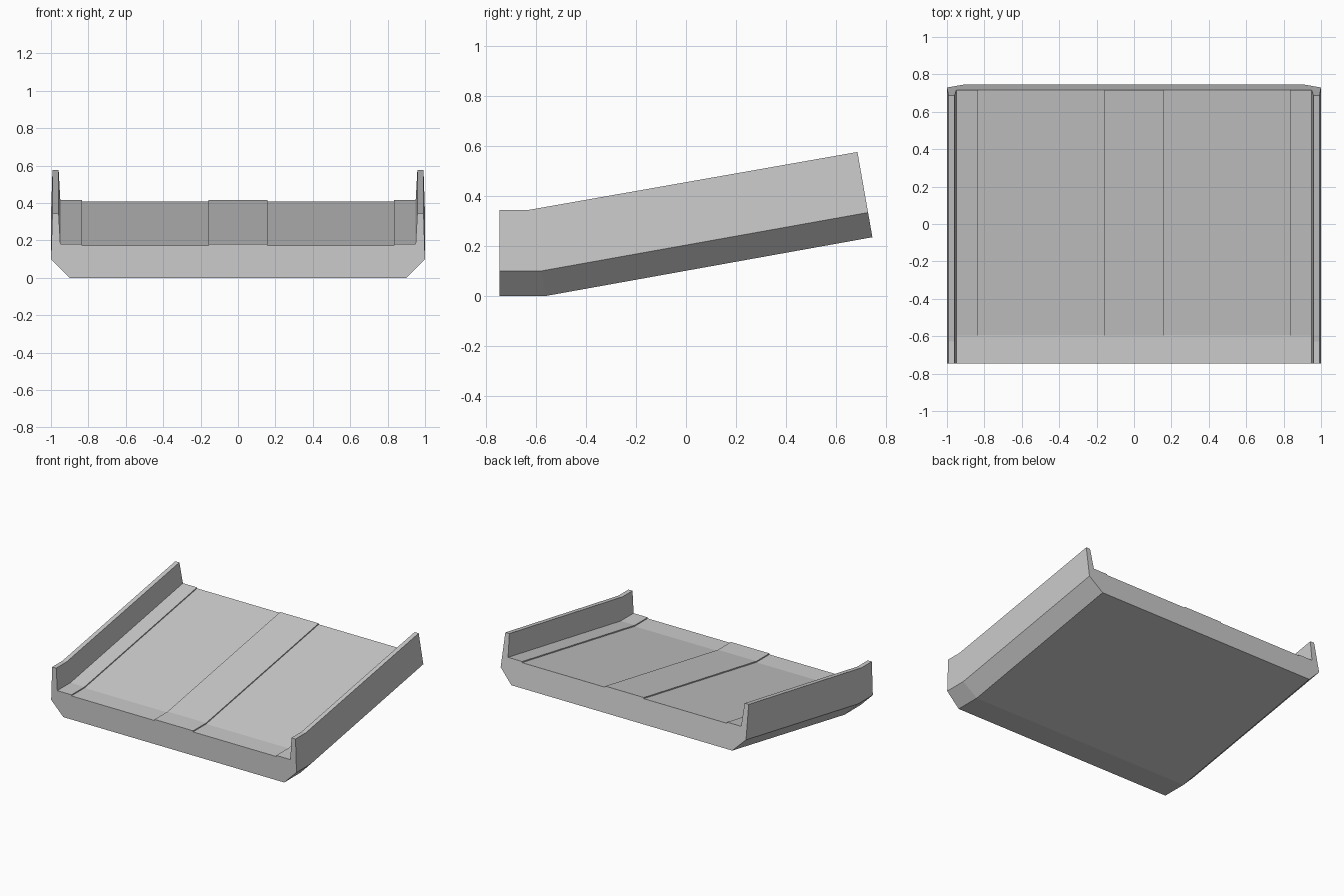
import bpy, bmesh

if "Cube" in bpy.data.objects:
    bpy.data.objects.remove(bpy.data.objects["Cube"])

# Right half of the channel cross-section (x, height), from bottom up and inwards
half = [(0.90, 0.0), (1.0, 0.10), (0.992, 0.345), (0.959, 0.345), (0.950, 0.182),
        (0.835, 0.182), (0.835, 0.174), (0.157, 0.174), (0.157, 0.182)]
profile = half + [(-x, z) for x, z in reversed(half)]

# Stations along the ramp: flat front, bend, square-cut raised rear
stations = [
    lambda h: (-0.747, h),
    lambda h: (-0.560 - 0.195 * h, h),
    lambda h: (0.747 - 0.174 * h, 0.235 + 0.990 * h),
]

bm = bmesh.new()
rings = []
for place in stations:
    rings.append([bm.verts.new((x, *place(h))) for x, h in profile])

# Skin between stations
n = len(profile)
for a, b in zip(rings, rings[1:]):
    for i in range(n):
        j = (i + 1) % n
        bm.faces.new((a[i], a[j], b[j], b[i]))

# End caps
bm.faces.new(rings[0])
bm.faces.new(rings[-1])
bmesh.ops.recalc_face_normals(bm, faces=bm.faces)

mesh = bpy.data.meshes.new("ramp_track")
bm.to_mesh(mesh)
bm.free()
ramp = bpy.data.objects.new("ramp_track", mesh)
bpy.context.collection.objects.link(ramp)
